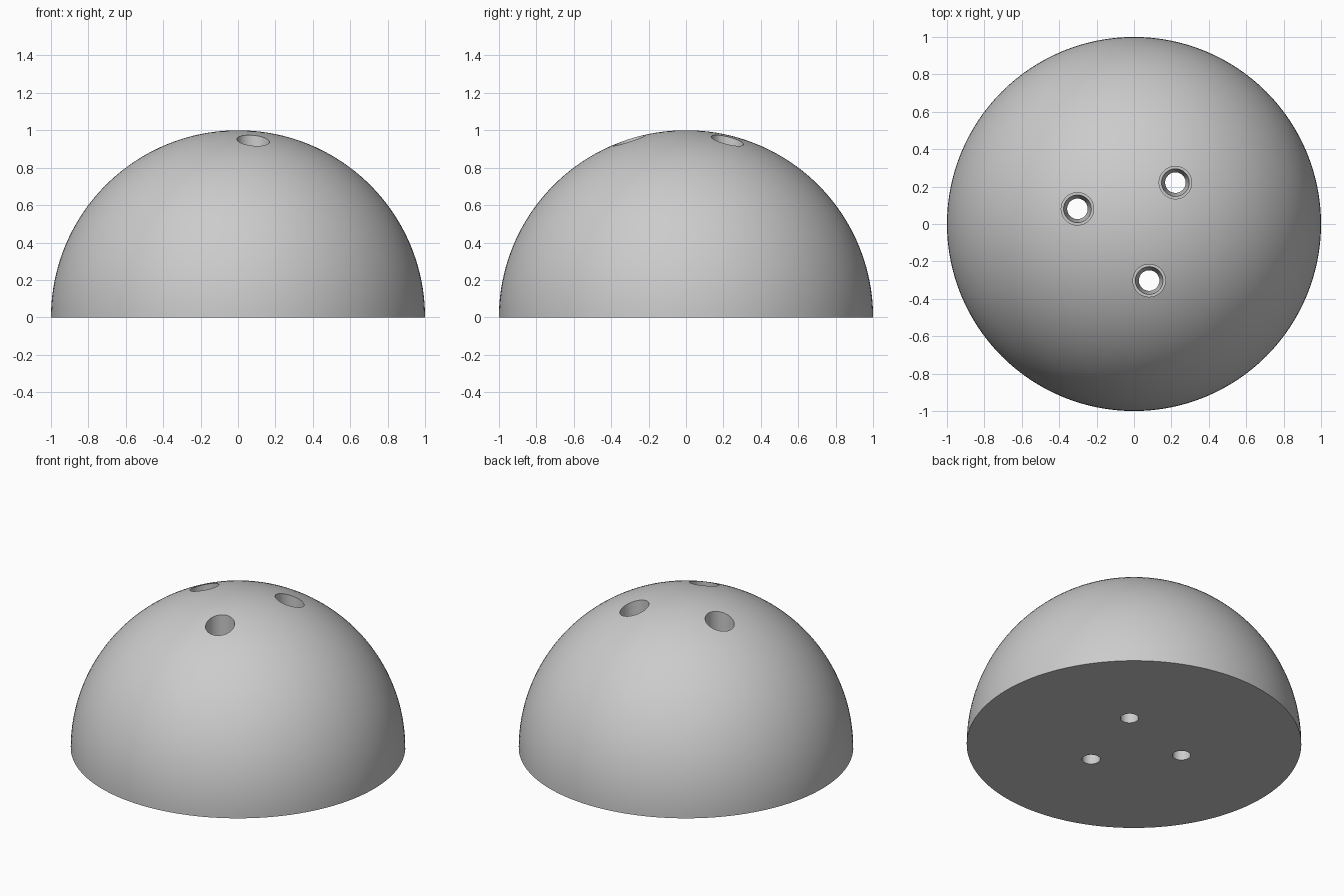
import bpy, bmesh, math
from mathutils import Vector

if "Cube" in bpy.data.objects:
    bpy.data.objects.remove(bpy.data.objects["Cube"], do_unlink=True)

grey = bpy.data.materials.new("plain_grey")
grey.use_nodes = True
colour = (0.6, 0.6, 0.6, 1)
grey.diffuse_color = colour
grey.node_tree.nodes["Principled BSDF"].inputs["Base Color"].default_value = colour


def lathe(name, profile, steps, location=(0, 0, 0)):
    """Spin an (r, z) profile that starts and ends on the axis into a solid."""
    bm = bmesh.new()
    verts = [bm.verts.new((r, 0, z)) for r, z in profile]
    edges = [bm.edges.new(pair) for pair in zip(verts, verts[1:])]
    bmesh.ops.spin(bm, geom=verts + edges, cent=(0, 0, 0), axis=(0, 0, 1),
                   angle=math.tau, steps=steps, use_merge=True)
    bmesh.ops.remove_doubles(bm, verts=bm.verts, dist=1e-5)
    bmesh.ops.recalc_face_normals(bm, faces=bm.faces)
    mesh = bpy.data.meshes.new(name)
    bm.to_mesh(mesh)
    bm.free()
    mesh.materials.append(grey)
    obj = bpy.data.objects.new(name, mesh)
    obj.location = location
    bpy.context.collection.objects.link(obj)
    return obj


# Solid half ball with a flat base
rings = 40
arc = [(math.cos(i / rings * math.pi / 2), math.sin(i / rings * math.pi / 2))
       for i in range(rings)]
dome = lathe("dome", [(0, 0)] + arc + [(0, 1)], 128)

# Three stepped vertical screw holes: narrow shaft, tapered seat, wide bore
hole_profile = [(0, -0.2), (0.055, -0.2), (0.055, 0.3), (0.074, 0.4),
                (0.087, 0.4), (0.087, 1.2), (0, 1.2)]
cutters = []
for k in range(3):
    angle = math.radians(-75 + 120 * k)
    spot = Vector((math.cos(angle), math.sin(angle), 0)) * 0.313
    cutter = lathe("hole_cutter", hole_profile, 48, spot)
    cutter.hide_render = True
    cutters.append(cutter)
    cut = dome.modifiers.new("screw_hole", "BOOLEAN")
    cut.operation = "DIFFERENCE"
    cut.solver = "EXACT"
    cut.object = cutter

# Apply the cuts, then smooth the round surfaces and keep the rims crisp
bpy.ops.object.select_all(action="DESELECT")
dome.select_set(True)
bpy.context.view_layer.objects.active = dome
for modifier in list(dome.modifiers):
    bpy.ops.object.modifier_apply(modifier=modifier.name)
for cutter in cutters:
    bpy.data.objects.remove(cutter, do_unlink=True)
bpy.ops.object.shade_smooth_by_angle(angle=math.radians(30))
